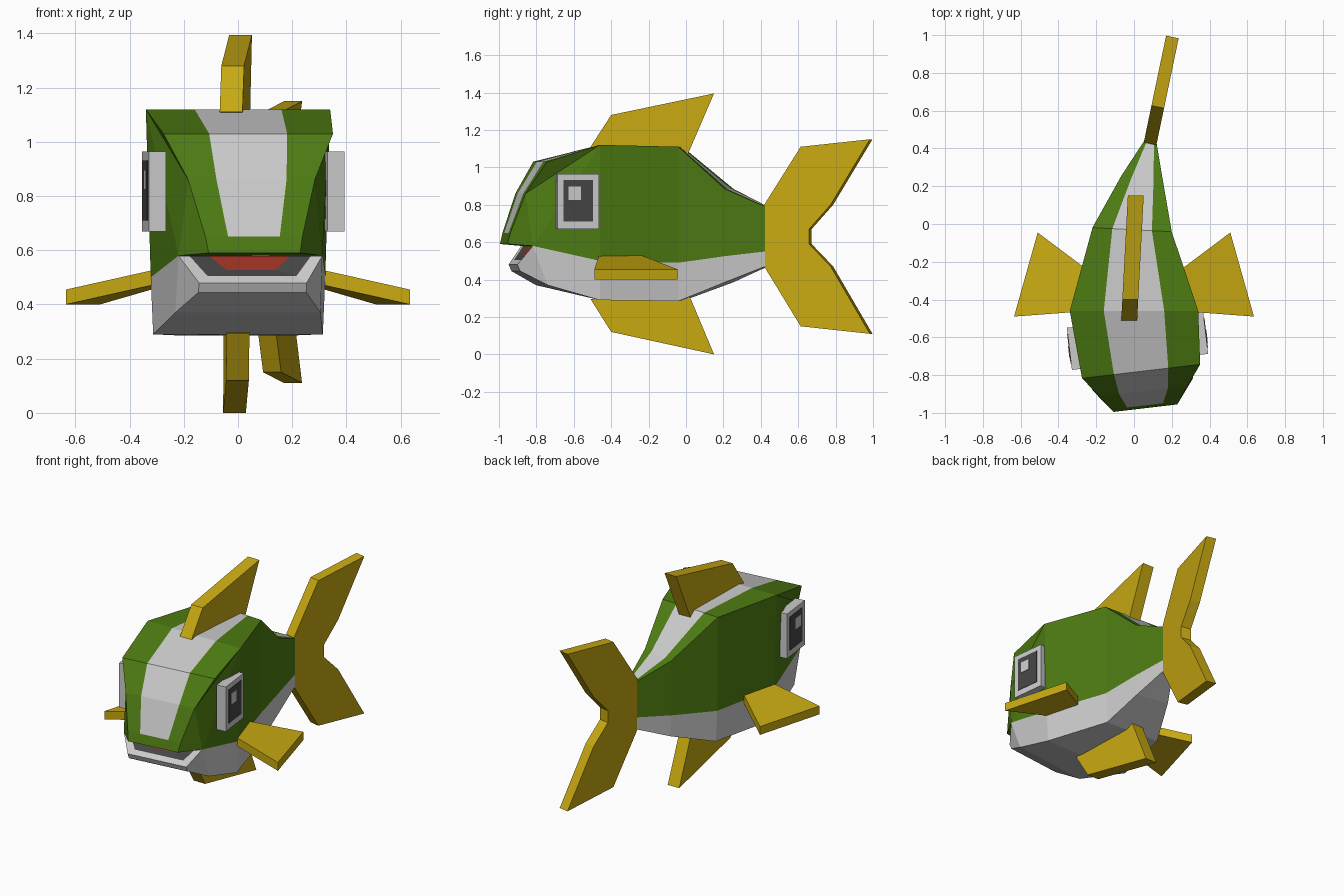
import bpy, bmesh, math
from mathutils import Vector

if "Cube" in bpy.data.objects:
    bpy.data.objects.remove(bpy.data.objects["Cube"])

CENTRE = Vector((0.03, -0.3, 0.72))


def mat(name, rgb):
    m = bpy.data.materials.new(name)
    m.diffuse_color = (*rgb, 1)
    m.use_nodes = True
    m.node_tree.nodes["Principled BSDF"].inputs["Base Color"].default_value = m.diffuse_color
    return m


GREEN = mat("green", (0.075, 0.2, 0.006))
YELLOW = mat("yellow", (0.58, 0.4, 0.006))
DARK = mat("dark", (0.06, 0.06, 0.06))
RED = mat("red", (0.32, 0.03, 0.015))


def bend(x, y, z):
    """Map straight fish coordinates onto the gently swimming curve."""
    if y < -0.46:
        cx, a = -(y + 0.46) * 0.1175, math.radians(6.7)
    elif y > -0.03:
        cx, a = -0.01 + (y + 0.03) * 0.209, math.radians(-11.8)
    else:
        t = (y + 0.46) / 0.43
        cx, a = -0.01 * t, math.radians(-3) * t
    return Vector((cx + x * math.cos(a), y + x * math.sin(a), z))


def build(name, faces, material=None, shell=True):
    bm = bmesh.new()
    for f in faces:
        bm.faces.new([bm.verts.new(p) for p in f])
    bmesh.ops.remove_doubles(bm, verts=bm.verts, dist=1e-5)
    bm.normal_update()
    if shell:
        for f in bm.faces:
            if f.normal.dot(f.calc_center_median() - CENTRE) < 0:
                f.normal_flip()
    else:
        bmesh.ops.recalc_face_normals(bm, faces=bm.faces)
    me = bpy.data.meshes.new(name)
    bm.to_mesh(me)
    bm.free()
    ob = bpy.data.objects.new(name, me)
    bpy.context.collection.objects.link(ob)
    if material:
        me.materials.append(material)
    return ob


def strip(p, q):
    return [[p[i], p[i + 1], q[i + 1], q[i]] for i in range(len(p) - 1)]


def prism(name, a, b, material):
    n = len(a)
    sides = [[a[i], a[(i + 1) % n], b[(i + 1) % n], b[i]] for i in range(n)]
    return build(name, [a, b] + sides, material, shell=False)


def line(pts, s):
    return [bend(s * x, y, z) for x, y, z in pts]


# Half cross-section edges, each running from tail to nose
ridge = [(.02, .43, .79), (.06, .23, .885), (.105, -.03, 1.11), (.16, -.46, 1.12),
         (.145, -.78, 1.03), (.13, -.885, .86), (.096, -.96, .65)]
top = [(.035, .43, .79), (.115, .23, .885), (.21, -.03, 1.11), (.34, -.46, 1.12),
       (.315, -.78, 1.03), (.235, -.885, .86), (.18, -.96, .65)]
waist = [(.035, .43, .55), (.115, .23, .525), (.205, -.03, .49), (.322, -.46, .5)]
keel = [(.035, .43, .47), (.11, .23, .385), (.195, -.03, .285), (.313, -.46, .29),
        (.27, -.77, .37), (.2, -.91, .445), (.2, -.925, .48)]
lip, corner = (.17, -.975, .59), (.267, -.85, .58)
SIDES = (1, -1)
R, T, W, K = ({s: line(e, s) for s in SIDES} for e in (ridge, top, waist, keel))
L = {s: bend(s * lip[0], *lip[1:]) for s in SIDES}
C = {s: bend(s * corner[0], *corner[1:]) for s in SIDES}

# Green back, cheeks and upper lip
skin = []
for s in SIDES:
    skin += strip(R[s], T[s]) + strip(T[s][:4], W[s])
    skin += [[T[s][3], T[s][4], T[s][5]], [T[s][3], T[s][5], C[s]],
             [T[s][3], C[s], W[s][3]], [T[s][5], T[s][6], C[s]],
             [T[s][6], L[s], C[s]]]
skin += [[T[1][6], R[1][6], R[-1][6], T[-1][6], L[-1], L[1]]]
skin += [[T[1][0], T[-1][0], W[-1][0], W[1][0]]]
build("green_body", skin, GREEN)

# Pale stripe down the back and face
build("back_stripe", strip(R[1], R[-1]))

# Belly and lower jaw
belly = strip(K[1], K[-1])
for s in SIDES:
    belly += strip(W[s], K[s][:4])
    belly += [[W[s][3], C[s], K[s][4]], [W[s][3], K[s][4], K[s][3]],
              [C[s], K[s][6], K[s][5], K[s][4]]]
belly += [[W[1][0], W[-1][0], K[-1][0], K[1][0]]]
build("belly_and_jaw", belly)


# Mouth: nested bands from the lip to the tongue
def band(back, front):
    return line([back, front], 1) + line([front, back], -1)


rings = [band(corner, keel[-1]), band((.225, -.845, .578), (.165, -.9, .505)),
         band((.15, -.83, .578), (.09, -.865, .527))]
build("jaw_lip", strip(rings[0], rings[1]))
build("mouth_lining", strip(rings[1], rings[2]), DARK)
build("tongue", [rings[2]], RED)
build("palate", [[L[1], L[-1], C[-1], C[1]]], GREEN)


# Upright fins
def fin(name, profile, half, place):
    return prism(name, [place(half, y, z) for y, z in profile],
                 [place(-half, y, z) for y, z in profile], YELLOW)


fin("dorsal_fin", [(-.51, 1.11), (-.4, 1.28), (.15, 1.395), (.01, 1.07)], .042,
    lambda x, y, z: Vector((x - .025 + (y + .5) * .053, y, z)))
fin("belly_fin", [(-.51, .295), (-.4, .12), (.15, 0), (.02, .31)], .042,
    lambda x, y, z: Vector((x - (y + .5) * .02, y, z)))
half_tail = [(.425, .8), (.62, 1.11), (.99, 1.15), (.78, .8), (.665, .67)]
low_tail = [(.665, .59), (.78, .47), (.99, .11), (.62, .15), (.425, .47)]
fin("tail_fin", half_tail + low_tail, .034, bend)

# Side fins and eyes, mirrored
for s, side in ((1, "right"), (-1, "left")):
    pts = [(.3, -.465, .475), (.635, -.49, .4), (.51, -.045, .4), (.25, -.24, .475)]
    prism(side + "_fin", [Vector((s * x, y, z)) for x, y, z in pts],
          [Vector((s * x, y, z + .055)) for x, y, z in pts], YELLOW)
    for part, x1, y0, y1, z0, z1, m in (
            ("eye", .363, -.73, -.507, .67, .965, None),
            ("pupil", .366, -.697, -.54, .71, .932, DARK),
            ("eye_glint", .369, -.67, -.605, .825, .897, None)):
        sq = [(y0, z0), (y1, z0), (y1, z1), (y0, z1)]
        prism(f"{side}_{part}", [bend(s * .3, y, z) for y, z in sq],
              [bend(s * x1, y, z) for y, z in sq], m)
